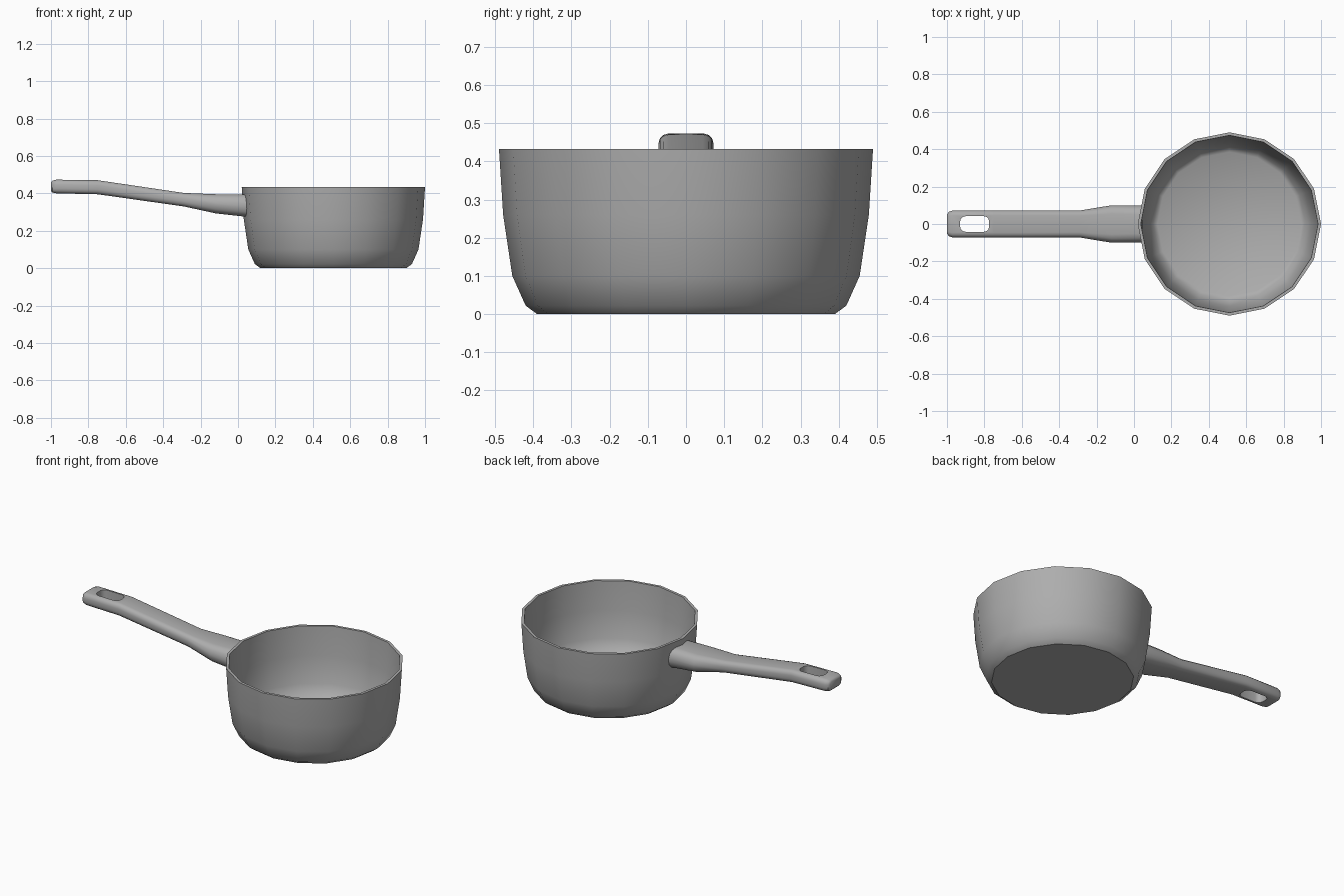
import bpy, bmesh
from math import sin, cos, pi, radians

if "Cube" in bpy.data.objects:
    bpy.data.objects.remove(bpy.data.objects["Cube"])

metal = bpy.data.materials.new("grey_metal")
metal.use_nodes = True
metal.diffuse_color = (0.42, 0.42, 0.42, 1)
metal.node_tree.nodes["Principled BSDF"].inputs["Base Color"].default_value = (0.42, 0.42, 0.42, 1)


def loft(name, loops, cap_start=True, cap_end=True):
    """Skin a list of closed loops that have equal point counts."""
    bm = bmesh.new()
    rings = [[bm.verts.new(p) for p in loop] for loop in loops]
    n = len(rings[0])
    for a, b in zip(rings, rings[1:]):
        for i in range(n):
            j = (i + 1) % n
            bm.faces.new((a[i], a[j], b[j], b[i]))
    if cap_start:
        bm.faces.new(rings[0][::-1])
    if cap_end:
        bm.faces.new(rings[-1])
    bmesh.ops.recalc_face_normals(bm, faces=bm.faces)
    mesh = bpy.data.meshes.new(name)
    bm.to_mesh(mesh)
    bm.free()
    mesh.materials.append(metal)
    ob = bpy.data.objects.new(name, mesh)
    bpy.context.collection.objects.link(ob)
    return ob


def rounded_rect(hw, hh, r, steps=3):
    """Points of a rounded rectangle with half sizes hw, hh."""
    pts = []
    for k, (sx, sy) in enumerate([(1, 1), (-1, 1), (-1, -1), (1, -1)]):
        for s in range(steps + 1):
            a = (k + s / steps) * pi / 2
            pts.append((sx * (hw - r) + r * cos(a), sy * (hh - r) + r * sin(a)))
    return pts


def smooth(ob, angle):
    bpy.ops.object.select_all(action='DESELECT')
    ob.select_set(True)
    bpy.context.view_layer.objects.active = ob
    bpy.ops.object.shade_smooth_by_angle(angle=radians(angle))


# Pot: sixteen-sided bowl, outer wall up, over the rim and down the inside
CENTRE, SIDES = 0.51, 16
profile = [(0.39, 0), (0.42, 0.022), (0.455, 0.1), (0.479, 0.26), (0.49, 0.433),
           (0.474, 0.433), (0.464, 0.26), (0.44, 0.1), (0.408, 0.034), (0.385, 0.02)]
pot = loft("pot", [[(CENTRE + r * cos(2 * pi * i / SIDES), r * sin(2 * pi * i / SIDES), z)
                    for i in range(SIDES)] for r, z in profile])
smooth(pot, 35)

# Handle: stations of x, half width, bottom, top, corner radius
stations = [(-1.0, 0.05, 0.413, 0.46, 0.015), (-0.992, 0.064, 0.404, 0.468, 0.022),
            (-0.97, 0.072, 0.4, 0.473, 0.026), (-0.75, 0.072, 0.395, 0.47, 0.026),
            (-0.29, 0.072, 0.33, 0.402, 0.028), (-0.12, 0.1, 0.293, 0.395, 0.045),
            (0.032, 0.1, 0.275, 0.395, 0.05)]
loops = []
for x, hw, low, high, r in stations:
    wrap = 0.15 if x > 0 else 0      # the last loop follows the pot wall
    loops.append([(x + wrap * abs(y), y, z + (low + high) / 2)
                  for y, z in rounded_rect(hw, (high - low) / 2, r)])
handle = loft("handle", loops)

# Hanging slot cut through the handle
slot = loft("slot_cutter", [[(x - 0.852, y, z) for x, y in rounded_rect(0.078, 0.042, 0.03)]
                            for z in (0.2, 0.6)])
slot.hide_render = True
cut = handle.modifiers.new("slot", 'BOOLEAN')
cut.operation, cut.solver, cut.object = 'DIFFERENCE', 'EXACT', slot
bpy.context.view_layer.objects.active = handle
bpy.ops.object.modifier_apply(modifier=cut.name)
bpy.data.objects.remove(slot)
smooth(handle, 40)
